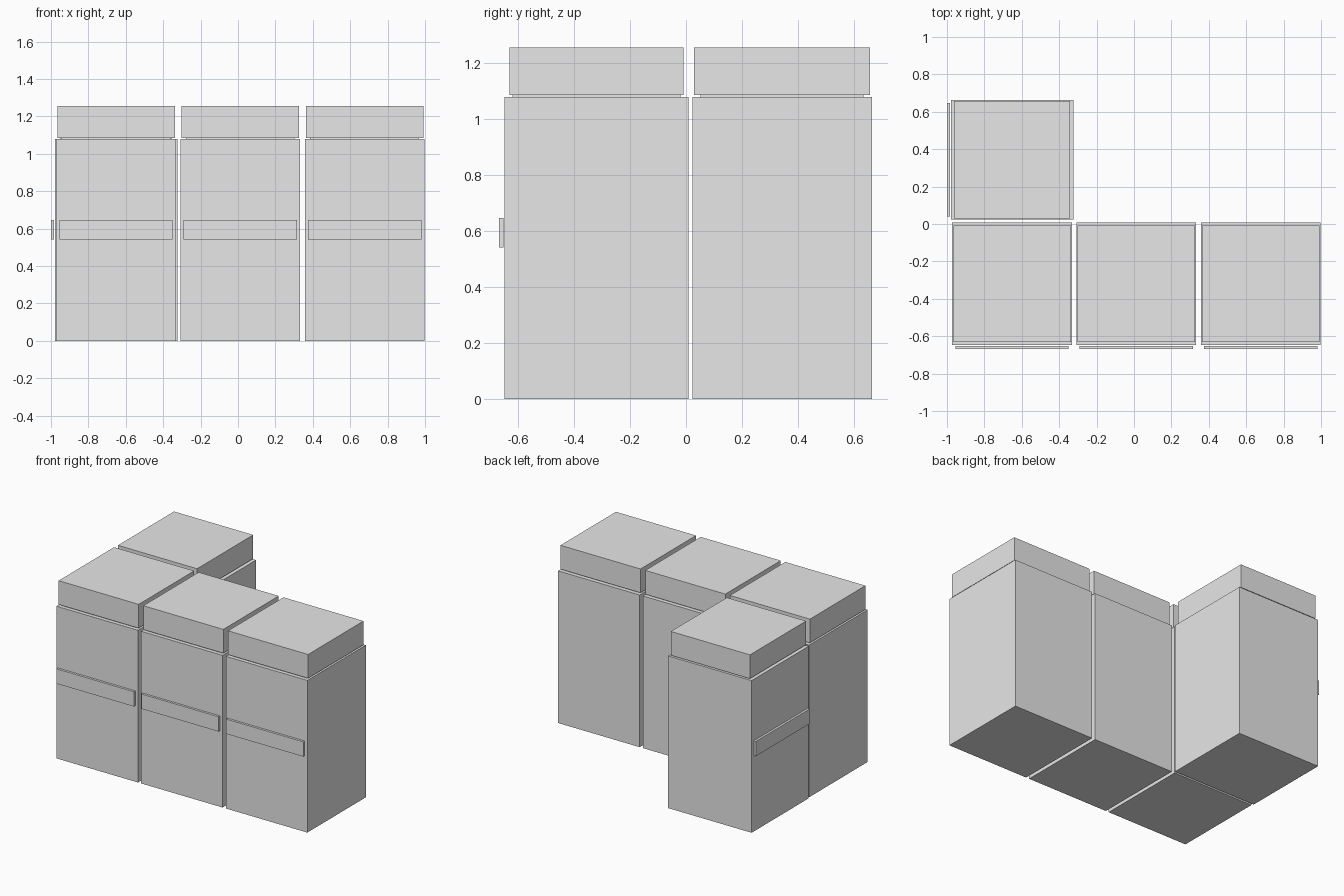
import bpy
import bmesh
from mathutils import Matrix, Vector
from math import radians

if "Cube" in bpy.data.objects:
    bpy.data.objects.remove(bpy.data.objects["Cube"])

grey = bpy.data.materials.new("light grey")
grey.diffuse_color = (0.8, 0.8, 0.8, 1)
grey.use_nodes = True
grey.node_tree.nodes["Principled BSDF"].inputs["Base Color"].default_value = grey.diffuse_color


def box(name, half_x, y0, y1, z0, z1, place):
    """Box centred on local x, then moved into place."""
    bm = bmesh.new()
    bmesh.ops.create_cube(bm, size=1)
    size = Vector((2 * half_x, y1 - y0, z1 - z0))
    centre = Vector((0, (y0 + y1) / 2, (z0 + z1) / 2))
    bm.transform(Matrix.Translation(centre) @ Matrix.Diagonal(size).to_4x4())
    mesh = bpy.data.meshes.new(name)
    bm.to_mesh(mesh)
    bm.free()
    mesh.materials.append(grey)
    obj = bpy.data.objects.new(name, mesh)
    obj.matrix_world = place
    bpy.context.collection.objects.link(obj)


def cabinet(label, x, y, turn=0):
    """One unit facing local -y: body, recessed neck, lid and front handle."""
    place = Matrix.Translation((x, y, 0)) @ Matrix.Rotation(radians(turn), 4, 'Z')
    box(label + "_body", 0.32, -0.328, 0.328, 0, 1.079, place)
    box(label + "_neck", 0.291, -0.301, 0.299, 1.079, 1.086, place)
    box(label + "_lid", 0.314, -0.311, 0.31, 1.086, 1.255, place)
    box(label + "_handle", 0.303, -0.349, -0.333, 0.542, 0.647, place)


# Row of three facing forward
for label, x in (("left", -0.652), ("middle", 0.012), ("right", 0.677)):
    cabinet(label, x, -0.319)

# Corner unit behind the left one, facing left
cabinet("corner", -0.651, 0.343, -90)
